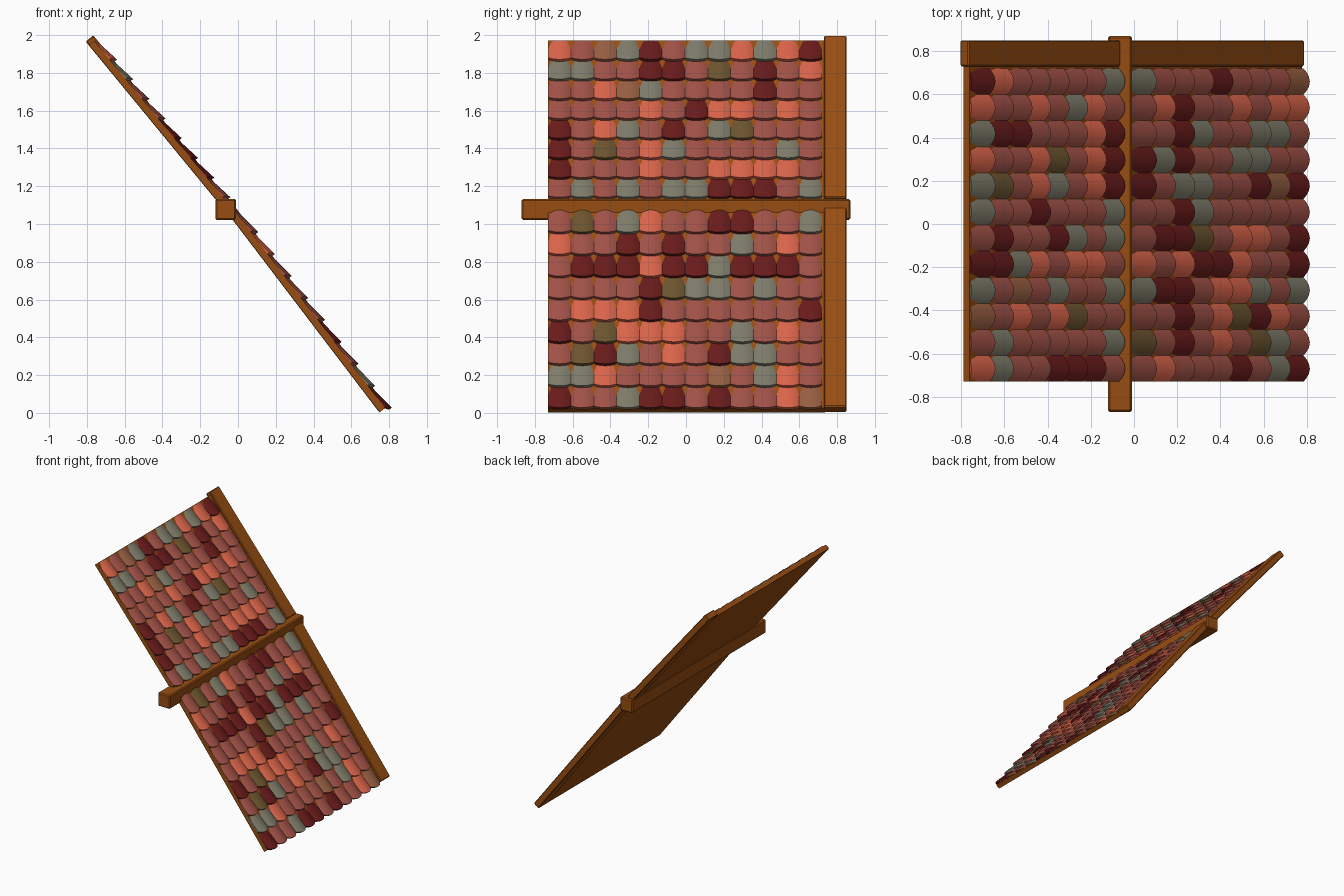
import bpy, bmesh, math
from mathutils import Matrix, Vector

if "Cube" in bpy.data.objects:
    bpy.data.objects.remove(bpy.data.objects["Cube"])


def material(name, srgb):
    m = bpy.data.materials.new(name)
    m.diffuse_color = [c ** 2.2 for c in srgb] + [1]
    m.use_nodes = True
    m.node_tree.nodes["Principled BSDF"].inputs["Base Color"].default_value = m.diffuse_color
    return m


wood = material("wood", (0.59, 0.31, 0.10))
palette = {
    "O": material("coral_clay", (0.87, 0.40, 0.30)),
    "R": material("red_clay", (0.64, 0.33, 0.29)),
    "D": material("dark_clay", (0.42, 0.13, 0.13)),
    "G": material("grey_clay", (0.50, 0.49, 0.42)),
    "B": material("brown_clay", (0.60, 0.38, 0.27)),
    "L": material("olive_clay", (0.43, 0.34, 0.20)),
}
keys = list(palette)


def beam(name, lo, hi, frame, bevel):
    """Box between two corners, placed in a frame."""
    lo, hi = Vector(lo), Vector(hi)
    me = bpy.data.meshes.new(name)
    bm = bmesh.new()
    bmesh.ops.create_cube(bm, size=1)
    for v in bm.verts:
        v.co = (lo + hi) / 2 + Vector([a * b for a, b in zip(v.co, hi - lo)])
    if bevel:
        bmesh.ops.bevel(bm, geom=bm.edges[:], offset=bevel, segments=1, affect='EDGES')
    bm.to_mesh(me)
    bm.free()
    ob = bpy.data.objects.new(name, me)
    ob.matrix_world = frame
    me.materials.append(wood)
    bpy.context.collection.objects.link(ob)
    return ob


def slope_frame(p0, p1):
    """Local x runs downhill, y across, z out of the roof."""
    d = Vector((p1[0] - p0[0], 0, p1[1] - p0[1]))
    length = d.length
    d.normalize()
    y = Vector((0, 1, 0))
    m = Matrix((d, y, d.cross(y))).transposed().to_4x4()
    m.translation = (p0[0], 0, p0[1])
    return m, length


WIDTH, SEG = 1.45 / 12, 8
ARCH, NOSE, THICK = 0.018, 0.026, 0.018


def tile_row(name, colours, s0, s1, frame):
    """One course of arched tiles with rounded lower ends."""
    bm = bmesh.new()
    for i, key in enumerate(colours):
        yc = -0.73 + WIDTH * (i + 0.5)
        rings = []
        for j in range(SEG + 1):
            u = -math.cos(math.pi * j / SEG)
            q = 1 - u * u
            y = yc + u * WIDTH / 2
            end, up = s1 - NOSE * (1 - q), ARCH * q
            pts = [(s0, y, 0.026 + up), (end, y, 0.048 + up),
                   (end, y, 0.048 + up - THICK), (s0, y, 0.026 + up - THICK)]
            rings.append([bm.verts.new(p) for p in pts])
        faces = [bm.faces.new(rings[0]), bm.faces.new(rings[-1][::-1])]
        for a, b in zip(rings, rings[1:]):
            for k in range(4):
                n = (k + 1) % 4
                f = bm.faces.new((a[k], b[k], b[n], a[n]))
                f.smooth = k in (0, 2)
                faces.append(f)
        for f in faces:
            f.material_index = keys.index(key)
    bmesh.ops.recalc_face_normals(bm, faces=bm.faces[:])
    me = bpy.data.meshes.new(name)
    bm.to_mesh(me)
    bm.free()
    for m in palette.values():
        me.materials.append(m)
    ob = bpy.data.objects.new(name, me)
    ob.matrix_world = frame
    bpy.context.collection.objects.link(ob)
    bpy.ops.object.select_all(action='DESELECT')
    bpy.context.view_layer.objects.active = ob
    ob.select_set(True)
    bpy.ops.object.shade_smooth_by_angle(angle=math.radians(40))


upper = ["ORBGDRGGOGOD", "GGRRDDRLRDRO", "RROBGRRRRDRR", "RRRRORDOOROR",
         "DROGRDRGLRRR", "DRLROGRRRRGR", "DRRRORROOOOR", "RGRGRGGDDDRG"]
lower = ["RLRGORRDDRRG", "ORRDRDRRGROR", "RDDDODDGDDDR", "RRRRDLGGRGRR",
         "ROOODRRRRRRD", "DRLOOORRGROR", "RLDGROODGGRR"[:5] + "ORDGGRR",
         "GGORRRRBRGOR", "DRRGDDRDRROB"]

# (name, tile colours, bottom-edge start and end in x/z, first tile end, course pitch)
sections = [
    ("upper", upper, (-0.805, 1.967), (-0.10, 1.11), 0.178, 0.135),
    ("lower", lower, (-0.07, 1.08), (0.75, 0.003), 0.205, 0.146),
]

for name, rows, p0, p1, first, pitch in sections:
    frame, length = slope_frame(p0, p1)
    # sheathing board and side rim
    beam(name + "_board", (0.025, -0.73, 0), (length, 0.735, 0.036), frame, 0)
    beam(name + "_rim_beam", (0, 0.73, -0.002), (length, 0.85, 0.05), frame, 0.006)
    # tile courses
    for r, colours in enumerate(rows):
        end = first + r * pitch
        tile_row(f"{name}_tiles_{r + 1}", colours, max(0.03, end - pitch - 0.025), end, frame)

# cross beam at the bend of the roof
beam("cross_beam", (-0.12, -0.87, 1.022), (-0.01, 0.87, 1.133), Matrix(), 0.008)
